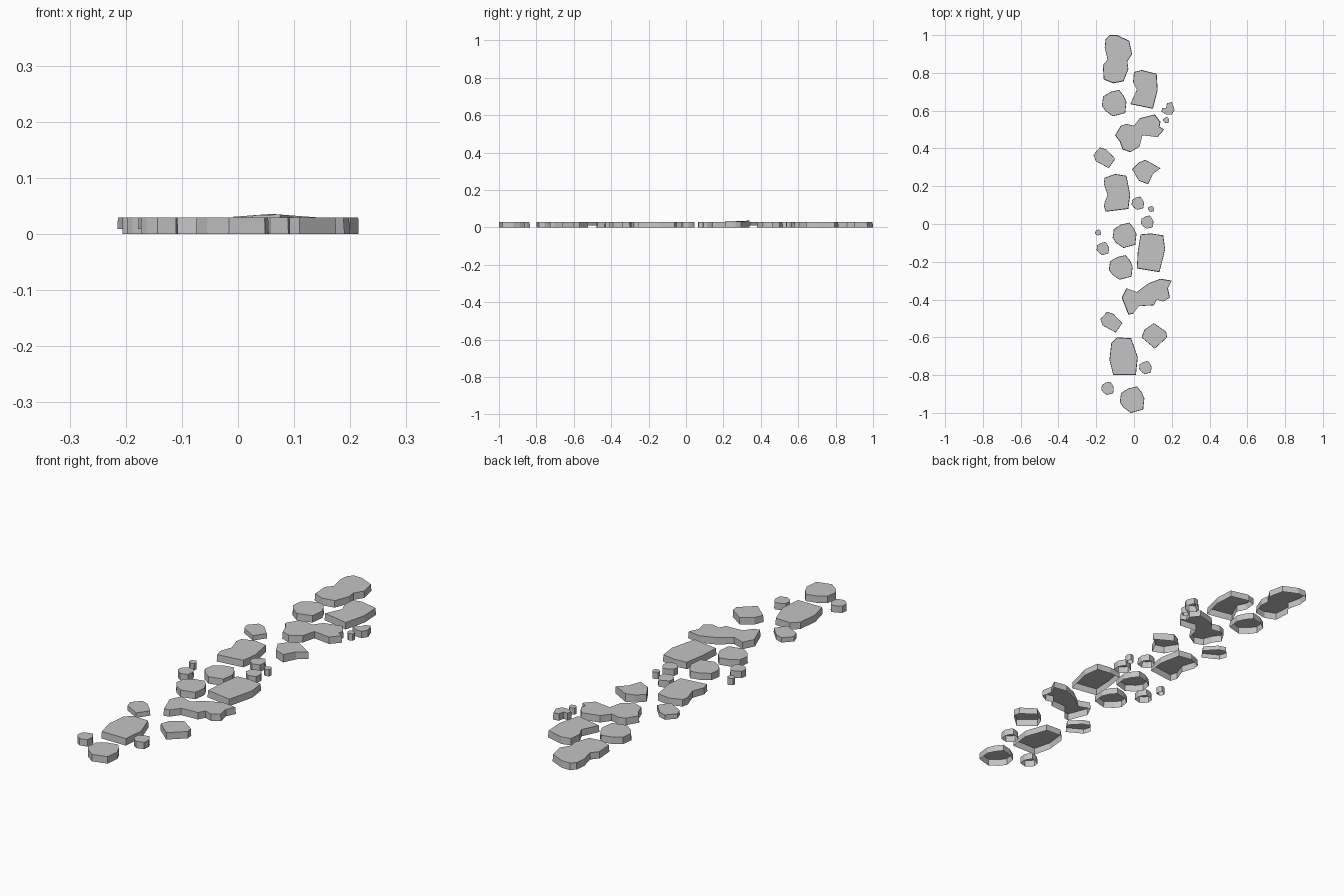
import bpy
import bmesh
from mathutils import Vector

cube = bpy.data.objects.get("Cube")
if cube:
    bpy.data.objects.remove(cube, do_unlink=True)

UNIT = 0.01        # outlines are drawn in hundredths
HEIGHT = 0.03      # thickness of every paving stone
TAPER = 0.98       # the top is slightly smaller than the foot

# One grey stone colour
stone_grey = bpy.data.materials.new("stone_grey")
stone_grey.use_nodes = True
grey = (0.55, 0.55, 0.55, 1.0)
stone_grey.diffuse_color = grey
stone_grey.node_tree.nodes["Principled BSDF"].inputs["Base Color"].default_value = grey


def add_stone(name, outline, foot=0.0, crown=0.0):
    """Flat stone from a clockwise outline: tapered walls, a top and an open underside."""
    points = [Vector(p) * UNIT for p in reversed(outline)]
    centre = sum(points, Vector((0, 0))) / len(points)
    reach = max(abs(p.x - centre.x) for p in points)
    bm = bmesh.new()
    lower, upper = [], []
    for p in points:
        lower.append(bm.verts.new((p.x, p.y, foot)))
        q = centre + (p - centre) * TAPER
        rise = crown * (1 - abs(p.x - centre.x) / reach)
        upper.append(bm.verts.new((q.x, q.y, HEIGHT + rise)))
    bm.faces.new(upper)
    for i in range(len(points)):
        j = (i + 1) % len(points)
        bm.faces.new((lower[i], lower[j], upper[j], upper[i]))
    mesh = bpy.data.meshes.new(name)
    bm.to_mesh(mesh)
    bm.free()
    mesh.materials.append(stone_grey)
    obj = bpy.data.objects.new(name, mesh)
    bpy.context.collection.objects.link(obj)
    return obj


def place(shape, x, y, half_width, half_depth):
    """Move and scale a shared unit outline."""
    return [(x + u * half_width, y + v * half_depth) for u, v in shape]


# Shared outlines
cobble = [(-.9, .5), (-.3, .85), (.4, 1), (.75, .6), (1, .1),
          (.9, -.75), (-.1, -1), (-.7, -.6), (-1, -.2)]
slab = [(-1, .3), (-.4, 1), (.2, .8), (1, -.1), (.4, -1), (-.8, -.3)]

# Rounded cobbles
for x, y, w, d in [(-10.5, 64, 6.5, 7), (-5, -6, 6.3, 6.7),
                   (-7, -23, 6.3, 6.5), (-1, -93, 6.5, 7)]:
    add_stone("cobble", place(cobble, x, y, w, d))

# Small pebbles
for x, y in [(2, 11), (7, 1), (-16.5, -13), (6, -76), (-14, -87)]:
    add_stone("pebble", place(cobble, x, y, 3.3, 3.5))

# Tiny chips
for x, y in [(17, 55), (9, 8), (-19, -4.5)]:
    add_stone("chip", place(cobble, x, y, 1.6, 1.6))

# Thin slanted slabs, raised a little off the ground
for x, y in [(-15.7, 35), (-12, -52)]:
    add_stone("thin_slab", place(slab, x, y, 5.8, 5.5), foot=0.009)

# Large plain blocks
add_stone("wide_block", [(3.5, -5.5), (9, -5), (15.5, -6), (16.5, -13.5),
                         (13.5, -25.5), (1.5, -23.5), (2, -14.5)])
add_stone("tall_block", [(-12, -63), (-9, -60), (-1.5, -60.5), (2, -70.5),
                         (1, -80), (-11, -80), (-13, -72)])
add_stone("angled_block", [(4, -60), (5.5, -56), (10.5, -52.5),
                           (17, -57), (17.5, -60), (11, -66)])

# Large blocks with a notched side
add_stone("end_block", [(-15, 98), (-13, 100), (-9, 100), (-2.5, 97), (-1, 90),
                        (-3.5, 86), (-3, 82), (-5.5, 75.5), (-11, 74.5),
                        (-16, 76.5), (-16.5, 84), (-14, 87), (-15.5, 93.5)])
add_stone("notched_block", [(0, 80.5), (4, 81.5), (12, 79.5), (12.5, 71),
                            (10, 61), (-2, 63.5), (1.5, 71), (-.5, 75)])
add_stone("middle_block", [(-15.5, 24.5), (-10, 26.5), (-4, 25.5), (-2, 15.5),
                           (-3, 8), (-15, 6.5), (-16, 10), (-14, 15.5), (-16, 21.5)])

# Long crooked stones
add_stone("back_crooked_stone", [
    (-10, 47), (-7, 52), (-4, 53), (0, 52), (3, 56), (11, 58), (14, 54),
    (13.5, 51.5), (16, 50), (12.5, 46), (4.5, 47), (3, 41), (-2, 38),
    (-6, 39.5), (-7.5, 43.5)])
add_stone("front_crooked_stone", [
    (-6.5, -39), (-4, -34), (1.5, -36), (7.5, -31.5), (14, -29), (20, -30),
    (18, -34), (19, -39), (15.5, -41), (12, -40), (10.5, -43), (2.5, -43.5),
    (-.5, -47.5), (-3, -48)])

# Crescent stone with a slightly crowned top
add_stone("crescent_stone", [(-1, 29), (2.5, 32.5), (6, 34), (14, 29.5),
                             (10, 26.5), (7.5, 21), (2.5, 23)], crown=0.006)

# Small hooked stone at the edge
add_stone("hooked_stone", [(15, 61.5), (17, 61.5), (17.5, 64), (20, 64.5),
                           (21.5, 60.5), (20, 58), (17, 58), (14.5, 59.5)])
